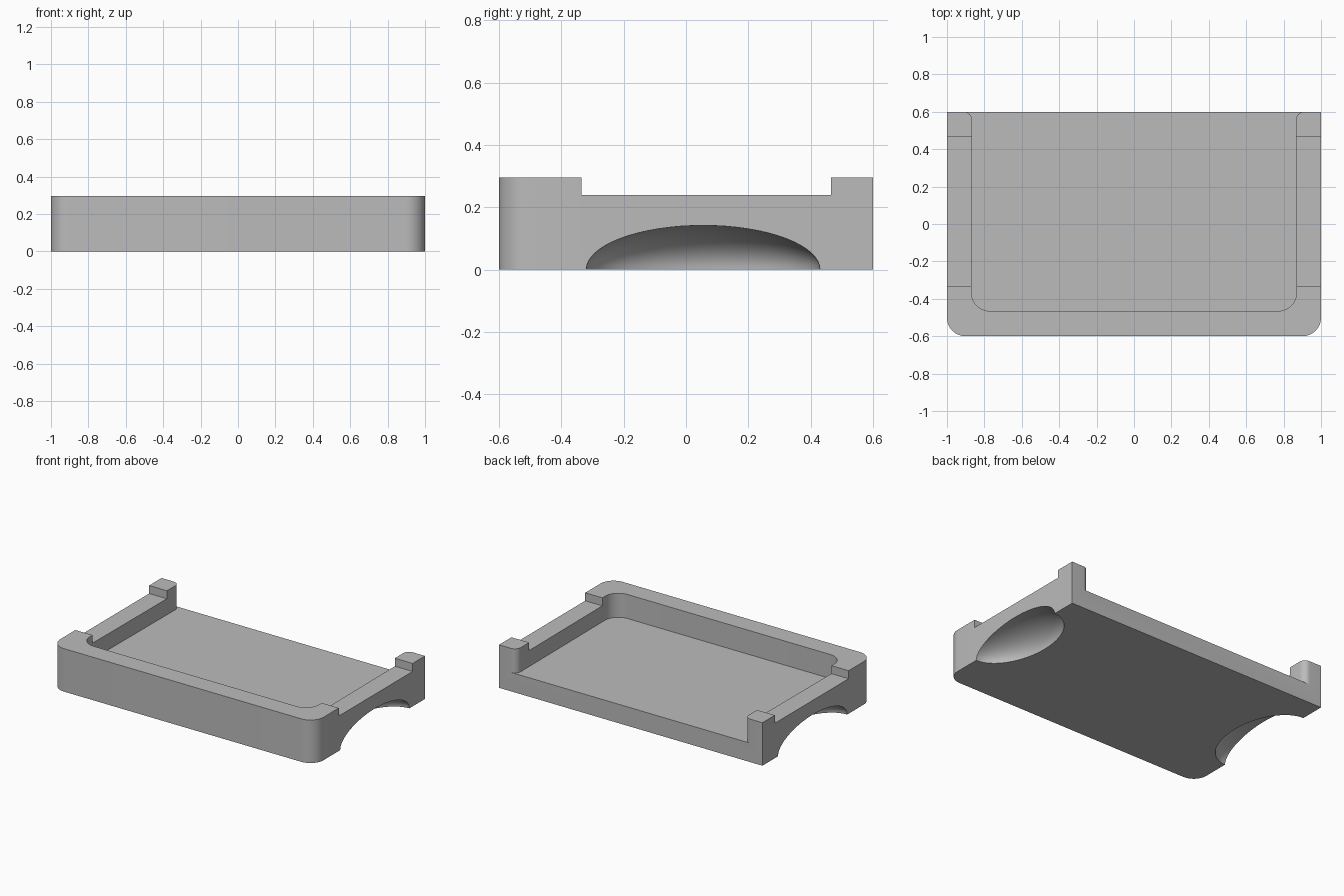
import bpy, bmesh, math

if "Cube" in bpy.data.objects:
    bpy.data.objects.remove(bpy.data.objects["Cube"], do_unlink=True)

HALF_X, HALF_Y, HEIGHT = 1.0, 0.6, 0.295
FLOOR_Z, LEDGE_Z = 0.13, 0.24

grey = bpy.data.materials.new("plain grey")
grey.use_nodes = True
grey.diffuse_color = (0.5, 0.5, 0.5, 1)
grey.node_tree.nodes["Principled BSDF"].inputs["Base Color"].default_value = (0.5, 0.5, 0.5, 1)


def arc(cx, cy, r, start, end, steps=12):
    angles = [math.radians(start + (end - start) * i / steps) for i in range(steps + 1)]
    return [(cx + r * math.cos(a), cy + r * math.sin(a)) for a in angles]


def finish(bm, name):
    bmesh.ops.recalc_face_normals(bm, faces=bm.faces)
    mesh = bpy.data.meshes.new(name)
    bm.to_mesh(mesh)
    bm.free()
    mesh.materials.append(grey)
    obj = bpy.data.objects.new(name, mesh)
    bpy.context.collection.objects.link(obj)
    return obj


def prism(name, right_half, z0, z1):
    """Extrude a plan outline given by its +x half, front to back, mirrored in x."""
    outline = right_half + [(-x, y) for x, y in reversed(right_half)]
    bm = bmesh.new()
    face = bm.faces.new([bm.verts.new((x, y, z0)) for x, y in outline])
    top = bmesh.ops.extrude_face_region(bm, geom=[face])["geom"]
    verts = [v for v in top if isinstance(v, bmesh.types.BMVert)]
    bmesh.ops.translate(bm, verts=verts, vec=(0, 0, z1 - z0))
    return finish(bm, name)


# Tray block with rounded front corners
tray = prism("tray", arc(0.9, -0.5, 0.1, -90, 0) + [(HALF_X, HALF_Y)], 0, HEIGHT)

# Pocket open at the back, with rounded inner corners and rounded post edges
pocket = prism("pocket_cutter",
               arc(0.77, -0.365, 0.1, -90, 0) + arc(0.91, 0.555, 0.045, 180, 90)
               + [(0.91, 0.8)], FLOOR_Z, 0.5)
cutters = [pocket]

for side, label in ((1, "left"), (-1, "right")):
    # Lowered ledge along each side wall
    bm = bmesh.new()
    bmesh.ops.create_cube(bm, size=1)
    bmesh.ops.scale(bm, verts=bm.verts, vec=(0.4, 0.8, 0.2))
    bmesh.ops.translate(bm, verts=bm.verts, vec=(side, 0.065, LEDGE_Z + 0.1))
    cutters.append(finish(bm, label + "_ledge_cutter"))
    # Finger scoop under each side
    bm = bmesh.new()
    bmesh.ops.create_uvsphere(bm, u_segments=64, v_segments=32, radius=1)
    bmesh.ops.scale(bm, verts=bm.verts, vec=(0.234, 0.375, 0.142))
    bmesh.ops.translate(bm, verts=bm.verts, vec=(side, 0.055, 0))
    cutters.append(finish(bm, label + "_scoop_cutter"))

# Carve the tray, then drop the cutters
bpy.context.view_layer.objects.active = tray
tray.select_set(True)
for cutter in cutters:
    mod = tray.modifiers.new(cutter.name, "BOOLEAN")
    mod.operation, mod.solver, mod.object = "DIFFERENCE", "EXACT", cutter
    bpy.ops.object.modifier_apply(modifier=mod.name)
    bpy.data.objects.remove(cutter, do_unlink=True)

bpy.ops.object.shade_smooth_by_angle(angle=math.radians(30))
